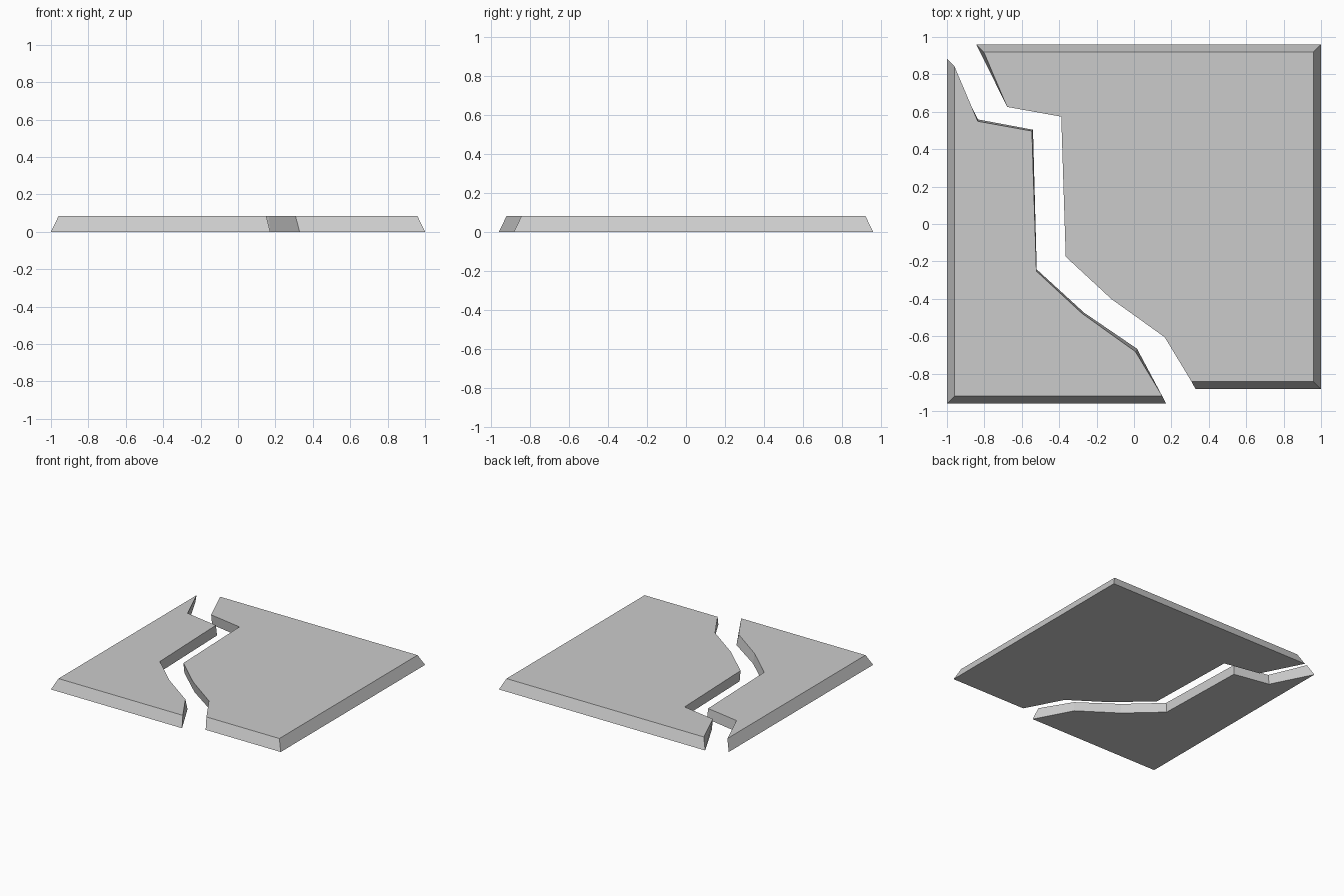
import bpy, bmesh

if "Cube" in bpy.data.objects:
    bpy.data.objects.remove(bpy.data.objects["Cube"])

HEIGHT = 0.083
BEVEL = 0.04
SHIFT = (0.157, 0.077)   # how far the two halves are pulled apart

# Crack line at the base and at the top face, from back corner to front edge
CRACK_BASE = [(-1, 0.883), (-0.834, 0.559), (-0.54, 0.504), (-0.52, -0.243),
              (-0.267, -0.474), (0.016, -0.667), (0.172, -0.96)]
CRACK_TOP = [(-0.96, 0.843), (-0.835, 0.549), (-0.546, 0.497), (-0.522, -0.252),
             (-0.278, -0.478), (0.007, -0.682), (0.151, -0.92)]


def slab(name, base, top):
    """Closed slab between two matching outlines."""
    bm = bmesh.new()
    lo = [bm.verts.new((x, y, 0)) for x, y in base]
    hi = [bm.verts.new((x, y, HEIGHT)) for x, y in top]
    bm.faces.new(lo)
    bm.faces.new(hi)
    n = len(lo)
    for i in range(n):
        j = (i + 1) % n
        bm.faces.new((lo[i], lo[j], hi[j], hi[i]))
    bmesh.ops.recalc_face_normals(bm, faces=bm.faces)
    mesh = bpy.data.meshes.new(name)
    bm.to_mesh(mesh)
    bm.free()
    obj = bpy.data.objects.new(name, mesh)
    bpy.context.collection.objects.link(obj)
    return obj


def shifted(points):
    return [(x + SHIFT[0], y + SHIFT[1]) for x, y in points]


# Small left half: crack plus the front left corner
slab("left_slab_half",
     CRACK_BASE + [(-1, -0.96)],
     CRACK_TOP + [(-1 + BEVEL, -0.96 + BEVEL)])

# Large right half: same crack moved away, plus the two right corners
front = -0.96 + SHIFT[1]
slab("right_slab_half",
     shifted(CRACK_BASE) + [(1, front), (1, 0.96)],
     shifted(CRACK_TOP) + [(1 - BEVEL, front + BEVEL), (1 - BEVEL, 0.96 - BEVEL)])
